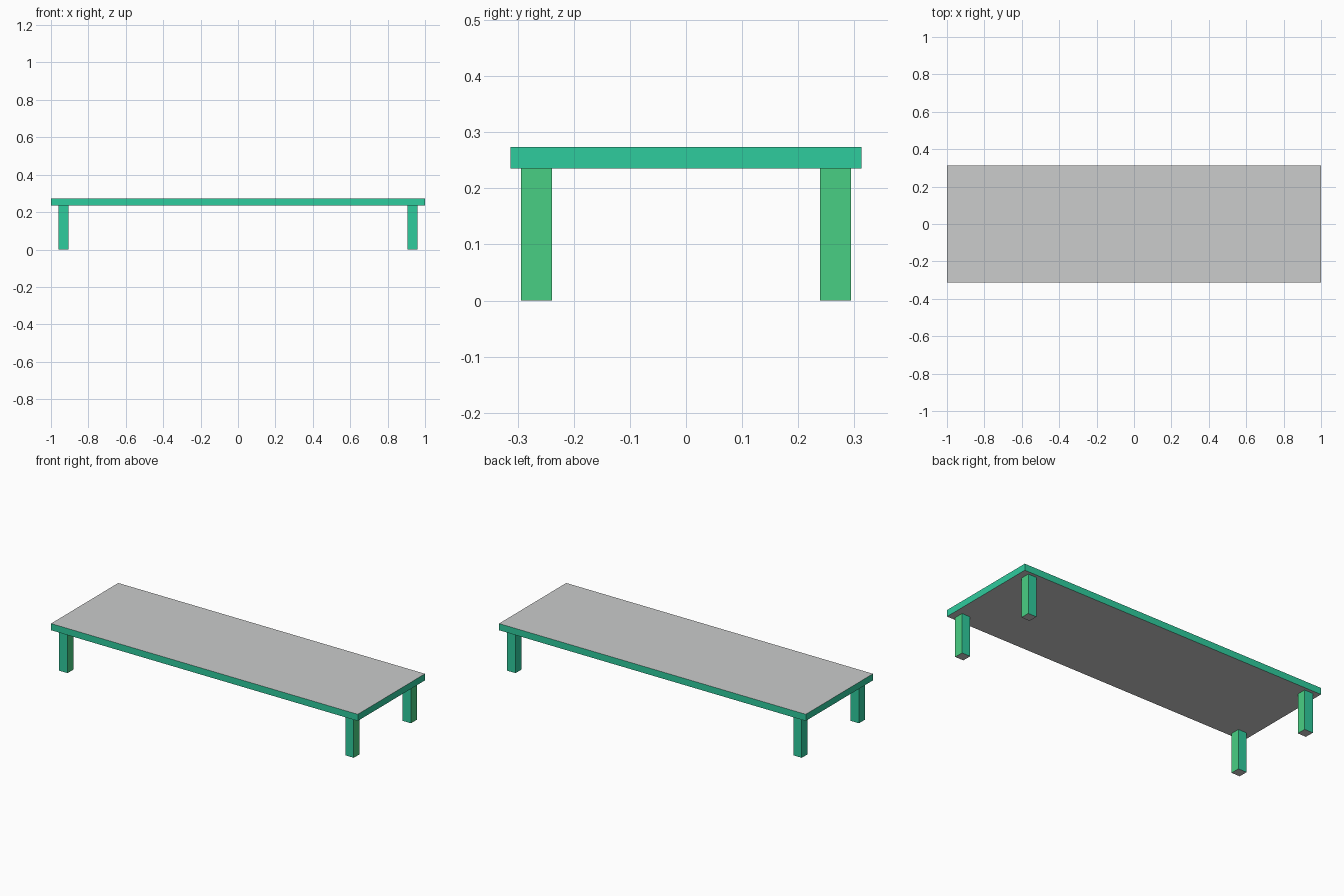
import bpy
import bmesh
from mathutils import Matrix

if "Cube" in bpy.data.objects:
    bpy.data.objects.remove(bpy.data.objects["Cube"])


def srgb(r, g, b):
    lin = lambda c: c / 12.92 if c <= 0.04045 else ((c + 0.055) / 1.055) ** 2.4
    return (lin(r / 255), lin(g / 255), lin(b / 255), 1.0)


def material(name, colour):
    mat = bpy.data.materials.new(name)
    mat.diffuse_color = colour
    mat.use_nodes = True
    mat.node_tree.nodes["Principled BSDF"].inputs["Base Color"].default_value = mat.diffuse_color
    return mat


TEAL = material("teal", srgb(47, 204, 158))
GREY = material("light grey", srgb(203, 204, 204))
GREEN = material("green", srgb(73, 207, 131))


def box(name, centre, size, right_side):
    """Box with grey top and bottom, teal sides and a chosen colour on +x."""
    bm = bmesh.new()
    bmesh.ops.create_cube(bm, size=1.0, matrix=Matrix.Diagonal((*size, 1.0)))
    bm.normal_update()
    for f in bm.faces:
        if abs(f.normal.z) > 0.5:
            f.material_index = 1
        elif f.normal.x > 0.5:
            f.material_index = right_side
    mesh = bpy.data.meshes.new(name)
    bm.to_mesh(mesh)
    bm.free()
    for mat in (TEAL, GREY, GREEN):
        mesh.materials.append(mat)
    obj = bpy.data.objects.new(name, mesh)
    obj.location = centre
    bpy.context.collection.objects.link(obj)
    return obj


TOP, UNDER = 0.274, 0.235

# Table top
box("table_top", (0, 0, (TOP + UNDER) / 2), (2.0, 0.626, TOP - UNDER), 0)

# Four legs, green on the right-hand face
for sx, side in ((-1, "left"), (1, "right")):
    for sy, end in ((-1, "front"), (1, "back")):
        box(f"{end}_{side}_leg", (sx * 0.933, sy * 0.2665, UNDER / 2),
            (0.055, 0.055, UNDER), 2)
